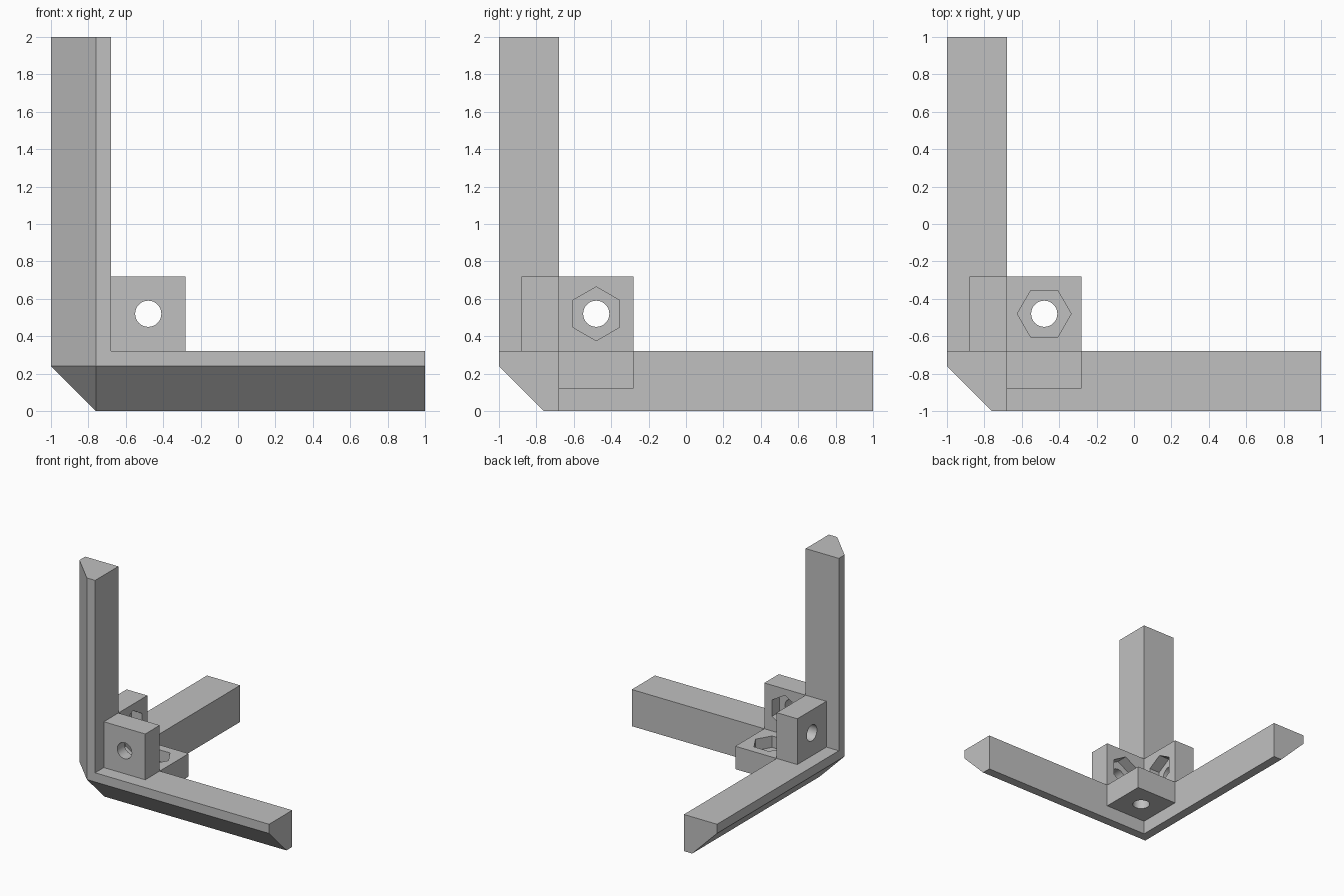
import bpy
import bmesh
from math import cos, sin, tau
from mathutils import Matrix, Vector

cube = bpy.data.objects.get("Cube")
if cube:
    bpy.data.objects.remove(cube, do_unlink=True)

CORNER = Vector((-1, -1, 0))   # outer corner where the three arms meet
LENGTH, WIDTH, CHAMFER = 2.0, 0.32, 0.24
TAB, THICK = 0.4, 0.2
AXES = [Vector((1, 0, 0)), Vector((0, 1, 0)), Vector((0, 0, 1))]

grey = bpy.data.materials.new("plain_grey")
grey.use_nodes = True
colour = (0.53, 0.53, 0.53, 1)
grey.diffuse_color = colour
grey.node_tree.nodes["Principled BSDF"].inputs["Base Color"].default_value = colour


def make_object(name, bm, matrix):
    bmesh.ops.recalc_face_normals(bm, faces=bm.faces)
    mesh = bpy.data.meshes.new(name)
    bm.to_mesh(mesh)
    bm.free()
    mesh.materials.append(grey)
    ob = bpy.data.objects.new(name, mesh)
    ob.matrix_world = matrix
    bpy.context.collection.objects.link(ob)
    return ob


def box(size, centre):
    bm = bmesh.new()
    bmesh.ops.create_cube(bm, size=1)
    bmesh.ops.scale(bm, vec=size, verts=bm.verts)
    bmesh.ops.translate(bm, vec=centre, verts=bm.verts)
    return bm


def prism(sides, radius, bottom, top):
    """Upright prism with its first corner on +x."""
    bm = bmesh.new()
    rings = [[bm.verts.new((radius * cos(tau * i / sides), radius * sin(tau * i / sides), z))
              for i in range(sides)] for z in (bottom, top)]
    for ring in rings:
        bm.faces.new(ring)
    for i in range(sides):
        j = (i + 1) % sides
        bm.faces.new((rings[0][i], rings[0][j], rings[1][j], rings[1][i]))
    return bm


# Frame: a corner cube with its three inner faces pulled out into arms
bm = box((WIDTH,) * 3, (WIDTH / 2,) * 3)
for axis in AXES:
    bm.normal_update()
    face = max(bm.faces, key=lambda f: f.normal.dot(axis) * f.calc_center_median().dot(axis))
    new = bmesh.ops.extrude_discrete_faces(bm, faces=[face])["faces"][0]
    bmesh.ops.translate(bm, vec=axis * (LENGTH - WIDTH), verts=new.verts)

# Chamfer the outer edges, then the tip of the corner
cuts = [(AXES[0] + AXES[1], CHAMFER), (AXES[1] + AXES[2], CHAMFER),
        (AXES[0] + AXES[2], CHAMFER), (Vector((1, 1, 1)), 2 * CHAMFER)]
for normal, offset in cuts:
    cut = bmesh.ops.bisect_plane(
        bm, geom=bm.verts[:] + bm.edges[:] + bm.faces[:], dist=1e-5,
        plane_co=normal * (offset / normal.length_squared), plane_no=normal, clear_inner=True)
    edges = [e for e in bm.edges if e.is_boundary]
    bmesh.ops.holes_fill(bm, edges=edges, sides=0)
    bmesh.ops.remove_doubles(bm, verts=bm.verts, dist=1e-5)
bmesh.ops.recalc_face_normals(bm, faces=bm.faces)
bmesh.ops.dissolve_limit(bm, angle_limit=0.01, verts=bm.verts, edges=bm.edges)
make_object("corner_frame", bm, Matrix.Translation(CORNER))

# Screw tabs: a square plate with a round hole and a hexagonal nut pocket inside
for name, normal, point in (("side_tab", AXES[0], AXES[2]),
                            ("front_tab", AXES[1], AXES[2]),
                            ("bottom_tab", AXES[2], AXES[0])):
    centre = CORNER + Vector((1, 1, 1)) * (WIDTH + TAB / 2) - normal * (TAB / 2 + THICK / 2)
    across = normal.cross(point)
    matrix = Matrix((point, across, normal)).transposed().to_4x4()
    matrix.translation = centre
    tab = make_object(name, box((TAB, TAB, THICK), (0, 0, 0)), matrix)
    cutters = [make_object("nut_cutter", prism(6, 0.144, 0, THICK), matrix),
               make_object("hole_cutter", prism(32, 0.07, -THICK, THICK), matrix)]
    bpy.context.view_layer.objects.active = tab
    for cutter in cutters:
        cutter.hide_render = True
        mod = tab.modifiers.new("cut", "BOOLEAN")
        mod.operation = "DIFFERENCE"
        mod.solver = "EXACT"
        mod.object = cutter
        bpy.ops.object.modifier_apply(modifier=mod.name)
    for cutter in cutters:
        bpy.data.objects.remove(cutter, do_unlink=True)
    bpy.ops.object.select_all(action="DESELECT")
    tab.select_set(True)
    bpy.ops.object.shade_smooth_by_angle()
